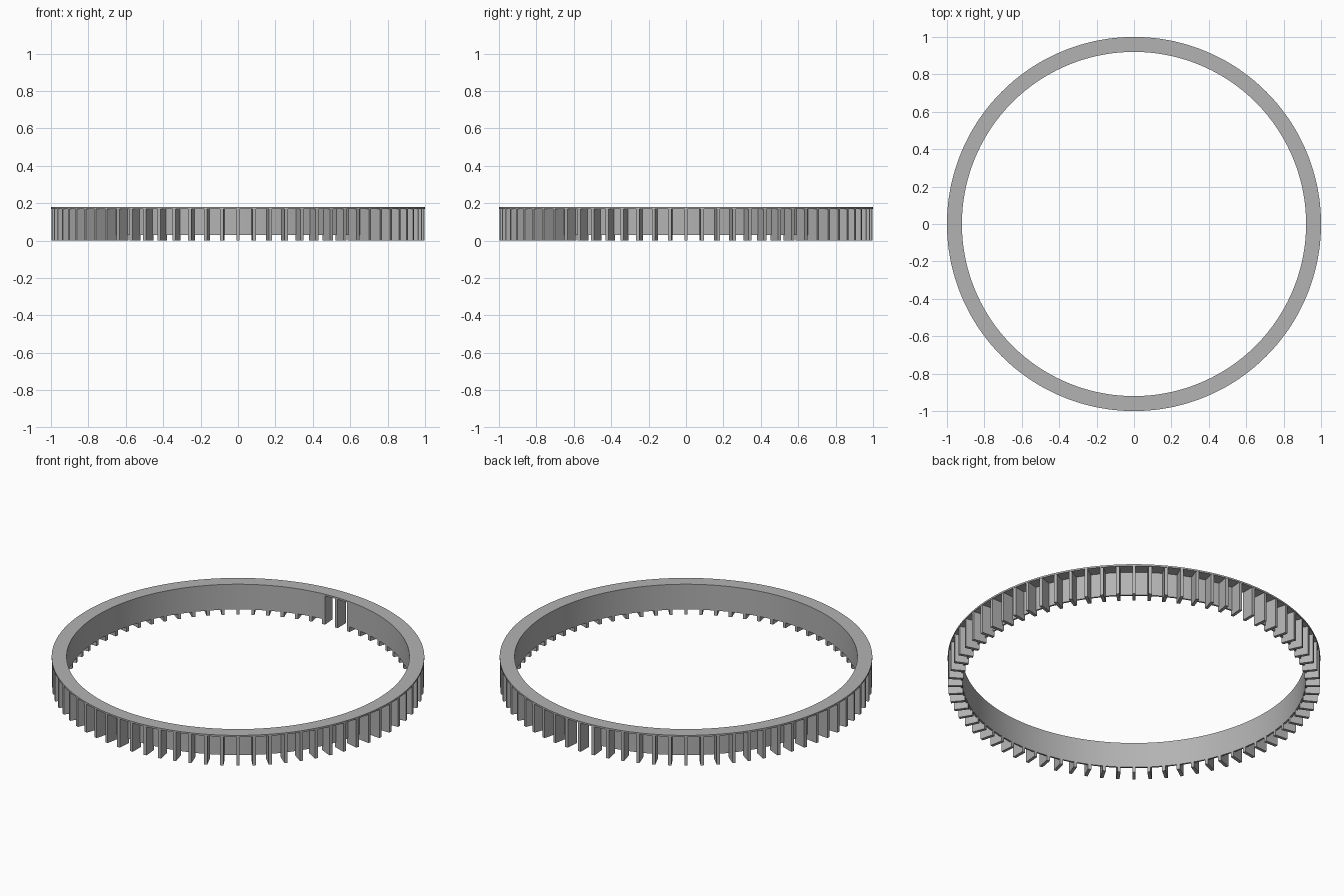
import bpy, bmesh
from math import cos, sin, radians

if "Cube" in bpy.data.objects:
    bpy.data.objects.remove(bpy.data.objects["Cube"])

gray = bpy.data.materials.new("light gray")
gray.use_nodes = True
gray.diffuse_color = (0.45, 0.45, 0.45, 1)
gray.node_tree.nodes["Principled BSDF"].inputs["Base Color"].default_value = gray.diffuse_color

R_IN, R_WALL, R_OUT = 0.92, 0.93, 1.0
HEIGHT, FLANGE_Z, WALL_Z = 0.18, 0.17, 0.03
FIN_COUNT, FIN_WIDTH = 72, 0.018


def add_object(name, bm):
    bmesh.ops.recalc_face_normals(bm, faces=bm.faces)
    mesh = bpy.data.meshes.new(name)
    bm.to_mesh(mesh)
    bm.free()
    obj = bpy.data.objects.new(name, mesh)
    mesh.materials.append(gray)
    bpy.context.collection.objects.link(obj)
    return obj


def sweep(name, r0, r1, z0, z1, start=0, end=360):
    """Rectangular section swept about z, closed when it spans a full turn."""
    bm = bmesh.new()
    closed = end - start == 360
    count = int(end - start) + (0 if closed else 1)
    rings = []
    for i in range(count):
        a = radians(start + i)
        rings.append([bm.verts.new((r * cos(a), r * sin(a), z))
                      for r, z in ((r0, z0), (r1, z0), (r1, z1), (r0, z1))])
    for i in range(count if closed else count - 1):
        a, b = rings[i], rings[(i + 1) % count]
        for k in range(4):
            n = (k + 1) % 4
            bm.faces.new((a[k], a[n], b[n], b[k]))
    if not closed:
        bm.faces.new(rings[0])
        bm.faces.new(rings[-1])
    obj = add_object(name, bm)
    bpy.ops.object.select_all(action="DESELECT")
    obj.select_set(True)
    bpy.context.view_layer.objects.active = obj
    bpy.ops.object.shade_smooth_by_angle(angle=radians(30))


# Flat top flange, and the inner wall with an opening at the back
sweep("top_flange", R_IN, R_OUT, FLANGE_Z, HEIGHT)
sweep("inner_wall", R_IN, R_WALL, WALL_Z, FLANGE_Z, 95, 445)

# Radial fins hanging below the flange
bm = bmesh.new()
for i in range(FIN_COUNT):
    a = radians(i * 360 / FIN_COUNT)
    h = FIN_WIDTH / 2
    low, high = [], []
    for r, t in ((R_IN, -h), (R_OUT - 0.002, -h), (R_OUT - 0.002, h), (R_IN, h)):
        x, y = r * cos(a) - t * sin(a), r * sin(a) + t * cos(a)
        low.append(bm.verts.new((x, y, 0)))
        high.append(bm.verts.new((x, y, FLANGE_Z)))
    bm.faces.new(low)
    bm.faces.new(high)
    for k in range(4):
        n = (k + 1) % 4
        bm.faces.new((low[k], low[n], high[n], high[k]))
add_object("radial_fins", bm)
